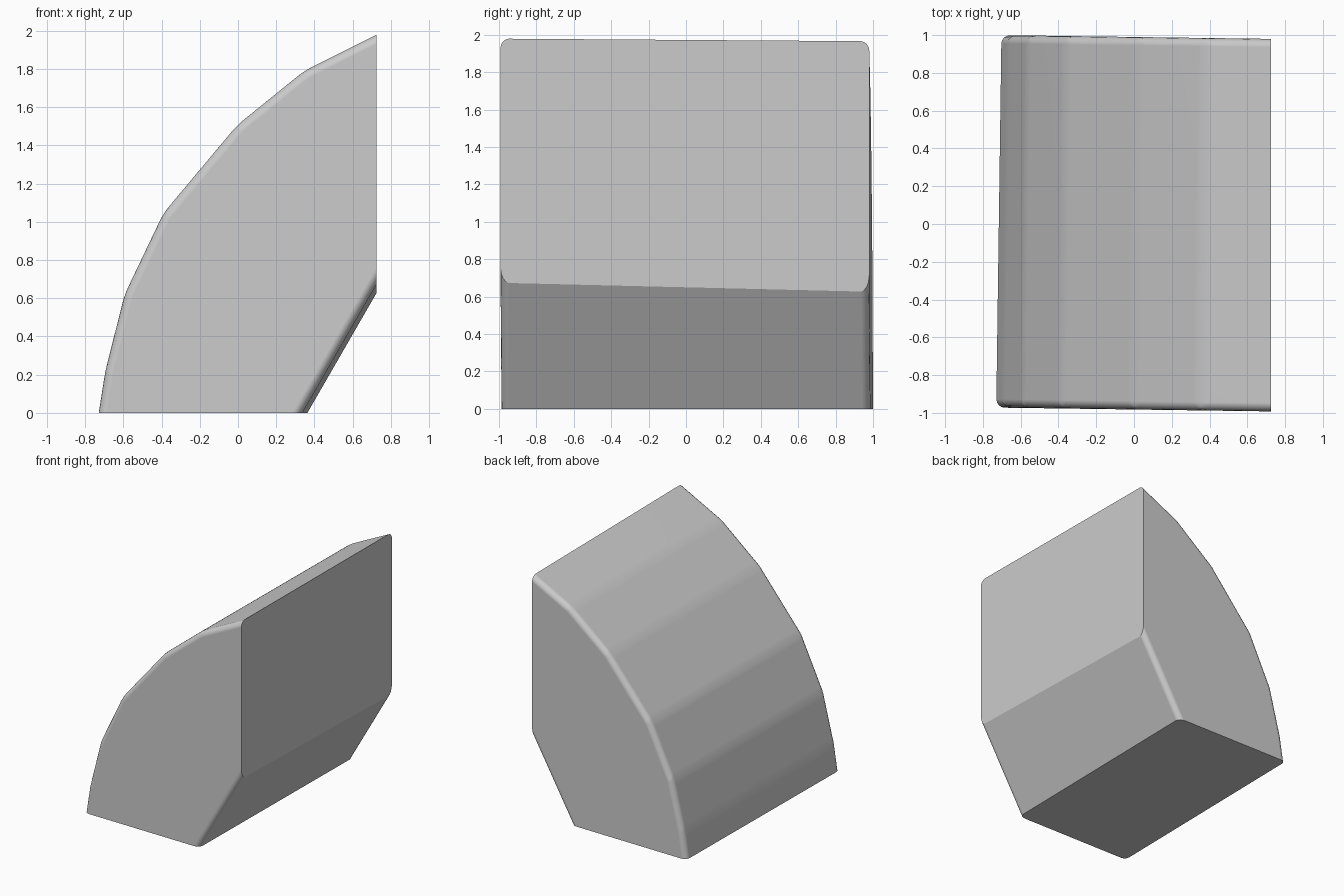
import bpy, bmesh
from math import radians
from mathutils import Matrix

if "Cube" in bpy.data.objects:
    bpy.data.objects.remove(bpy.data.objects["Cube"])

# Side profile (x, z), extended past the floor and the flat right face
PROFILE = [(-0.763, -0.3), (-0.713, 0.0), (-0.681, 0.22), (-0.58, 0.62),
           (-0.377, 1.045), (0.008, 1.505), (0.36, 1.79), (0.725, 1.975),
           (1.0, 2.11), (1.0, 1.127), (0.177, -0.3)]
PROFILE = [p for p in PROFILE if p not in ((-0.713, 0.0), (0.725, 1.975))]
FRONT, BACK = -0.982, 0.99


def cut_flat(bm, co, no):
    """Slice away the side the normal points to and cap the opening."""
    geom = bm.verts[:] + bm.edges[:] + bm.faces[:]
    res = bmesh.ops.bisect_plane(bm, geom=geom, plane_co=co, plane_no=no,
                                 clear_outer=True)
    edges = [e for e in res["geom_cut"] if isinstance(e, bmesh.types.BMEdge)]
    bmesh.ops.contextual_create(bm, geom=edges)


bm = bmesh.new()

# Extruded slab
face = bm.faces.new([bm.verts.new((x, FRONT, z)) for x, z in PROFILE])
ext = bmesh.ops.extrude_face_region(bm, geom=[face])
bmesh.ops.translate(bm, vec=(0, BACK - FRONT, 0),
                    verts=[v for v in ext["geom"] if isinstance(v, bmesh.types.BMVert)])
bmesh.ops.recalc_face_normals(bm, faces=bm.faces[:])

# Rounded rims, then a slight twist before the flat cuts
bmesh.ops.bevel(bm, geom=bm.edges[:], offset=0.045, segments=4, profile=0.5,
                affect='EDGES', clamp_overlap=True)
bmesh.ops.rotate(bm, cent=(0, 0, 0), matrix=Matrix.Rotation(radians(-0.8), 3, 'Z'),
                 verts=bm.verts[:])

# Flat right face and flat base
cut_flat(bm, (0.725, 0, 0), (1, 0, 0))
cut_flat(bm, (0, 0, 0), (0, 0, -1))
bmesh.ops.recalc_face_normals(bm, faces=bm.faces[:])

mesh = bpy.data.meshes.new("curved_wedge_block")
bm.to_mesh(mesh)
bm.free()
block = bpy.data.objects.new("curved_wedge_block", mesh)
bpy.context.collection.objects.link(block)

# Smooth rims, crisp cut faces
bpy.context.view_layer.objects.active = block
block.select_set(True)
bpy.ops.object.shade_smooth_by_angle(angle=radians(25))
weighted = block.modifiers.new("flat_faces", 'WEIGHTED_NORMAL')
weighted.keep_sharp = True
